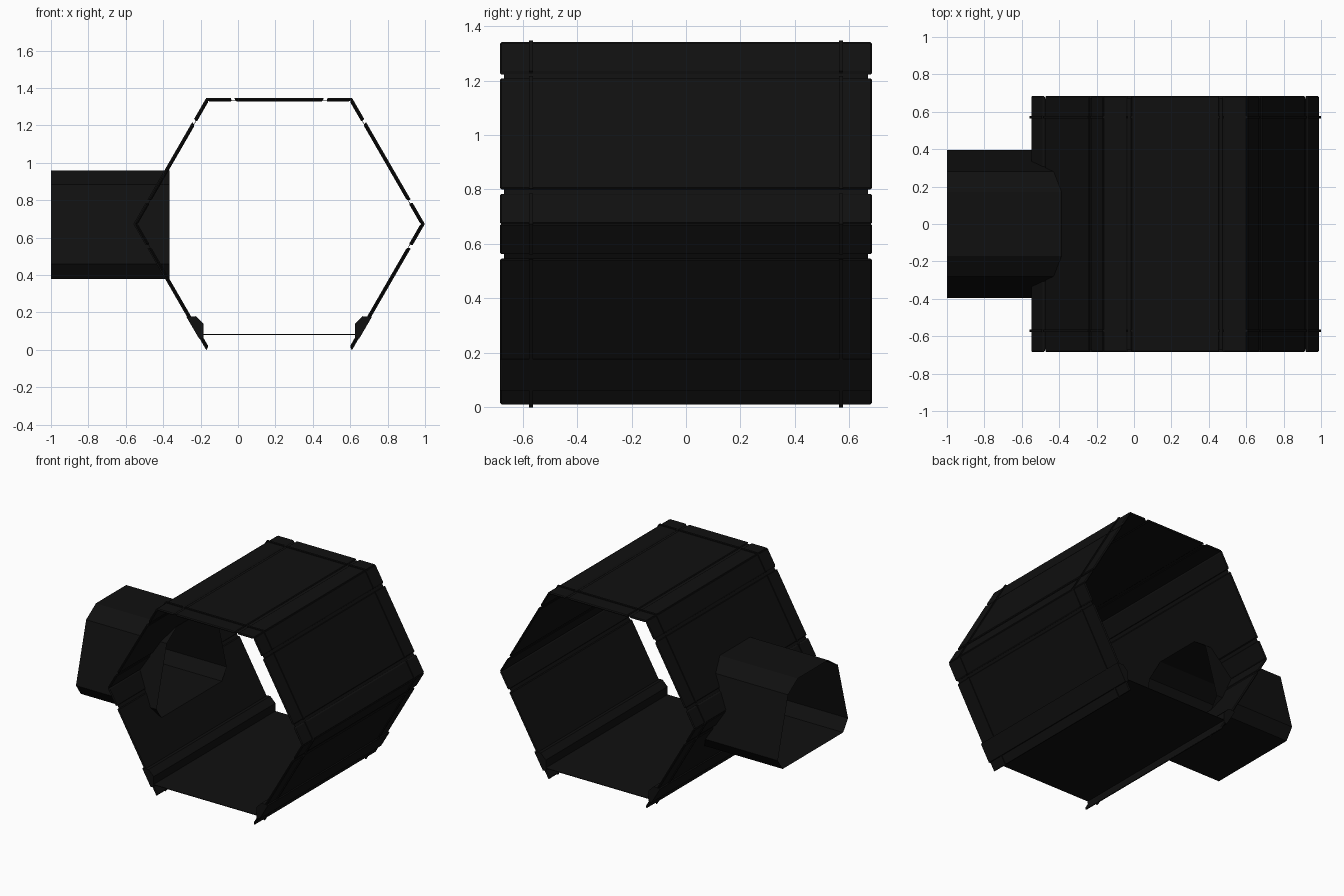
import bpy, bmesh, math
from mathutils import Vector

if "Cube" in bpy.data.objects:
    bpy.data.objects.remove(bpy.data.objects["Cube"])

mat = bpy.data.materials.new("black_plastic")
mat.diffuse_color = (0.005, 0.005, 0.005, 1)
mat.use_nodes = True
mat.node_tree.nodes["Principled BSDF"].inputs["Base Color"].default_value = mat.diffuse_color

CX, CZ, R, HALF = 0.22, 0.673, 0.772, 0.685
ANGLES = [-120, 180, 120, 60, 0, -60]          # bottom left, clockwise to bottom right


def hexagon(r):
    return [Vector((CX + r * math.cos(math.radians(a)), CZ + r * math.sin(math.radians(a))))
            for a in ANGLES]


def mesh_object(name, bm, bevel=0.0):
    bmesh.ops.recalc_face_normals(bm, faces=bm.faces)
    me = bpy.data.meshes.new(name)
    bm.to_mesh(me)
    bm.free()
    me.materials.append(mat)
    ob = bpy.data.objects.new(name, me)
    bpy.context.collection.objects.link(ob)
    if bevel:
        m = ob.modifiers.new("Bevel", 'BEVEL')
        m.width, m.segments, m.limit_method = bevel, 1, 'ANGLE'
    return ob


def prism(bm, profile, start, end, axis='y', caps=True):
    """Extrude a 2D profile along x (profile in y,z) or y (profile in x,z)."""
    def pos(p, d):
        return (p[0], d, p[1]) if axis == 'y' else (d, p[0], p[1])
    a = [bm.verts.new(pos(p, start)) for p in profile]
    b = [bm.verts.new(pos(p, end)) for p in profile]
    n = len(profile)
    for i in range(n):
        bm.faces.new((a[i], a[(i + 1) % n], b[(i + 1) % n], b[i]))
    if caps:
        bm.faces.new(a)
        bm.faces.new(b[::-1])


def strip(i, t0, t1, r_in, r_out):
    """Slice of one hexagon wall between two radii."""
    o, n = hexagon(r_out), hexagon(r_in)
    return [o[i].lerp(o[i + 1], t0), o[i].lerp(o[i + 1], t1),
            n[i].lerp(n[i + 1], t1), n[i].lerp(n[i + 1], t0)]


# Side passage outline
half = [(0.17, 0.96), (0.28, 0.885), (0.395, 0.46), (0.34, 0.38)]
outline = half + [(-y, z) for y, z in reversed(half)]

bm = bmesh.new()
prism(bm, outline, -1.2, -0.2, 'x')
cutter = mesh_object("passage_cutter", bm)
cutter.hide_render = True
cutter.hide_set(True)


def cut(ob):
    m = ob.modifiers.new("Opening", 'BOOLEAN')
    m.operation, m.solver, m.object = 'DIFFERENCE', 'EXACT', cutter


# Wall panels with grooves, backing skin and thin ribs
spans = [(0.0, 0.167), (0.193, 0.807), (0.833, 1.0)]
names = ["lower_left", "upper_left", "ceiling", "upper_right", "lower_right"]
for i, wall in enumerate(names):
    bm = bmesh.new()
    for t0, t1 in spans:
        prism(bm, strip(i, t0, t1, R - 0.016, R), -HALF, HALF)
    panels = mesh_object(wall + "_panels", bm, 0.006)

    bm = bmesh.new()
    prism(bm, strip(i, 0, 1, R - 0.011, R - 0.008), -HALF + 0.015, HALF - 0.015)
    skin = mesh_object(wall + "_backing", bm)

    bm = bmesh.new()
    for y in (-0.57, 0.57):
        for t0, t1 in spans:
            prism(bm, strip(i, t0, t1, R - 0.005, R + 0.007), y - 0.007, y + 0.007)
    mesh_object(wall + "_ribs", bm)
    if i < 2:
        cut(panels)
        cut(skin)

# Side passage tube, open at both ends
bm = bmesh.new()
prism(bm, outline, -1.0, -0.365, 'x', caps=False)
mesh_object("side_passage", bm)

# Ledges along both lower walls, mirrored about the tunnel centre
ledge = [(-0.275, 0.175), (-0.225, 0.18), (-0.185, 0.14), (-0.185, 0.065), (-0.208, 0.06)]
for name, prof in (("left_ledge", ledge),
                   ("right_ledge", [(2 * CX - x, z) for x, z in ledge])):
    bm = bmesh.new()
    prism(bm, prof, -HALF, HALF)
    mesh_object(name, bm)

# Thin floor between the ledges
bm = bmesh.new()
prism(bm, [(-0.2, 0.08), (0.64, 0.08), (0.64, 0.084), (-0.2, 0.084)], -HALF, HALF)
mesh_object("floor", bm)
